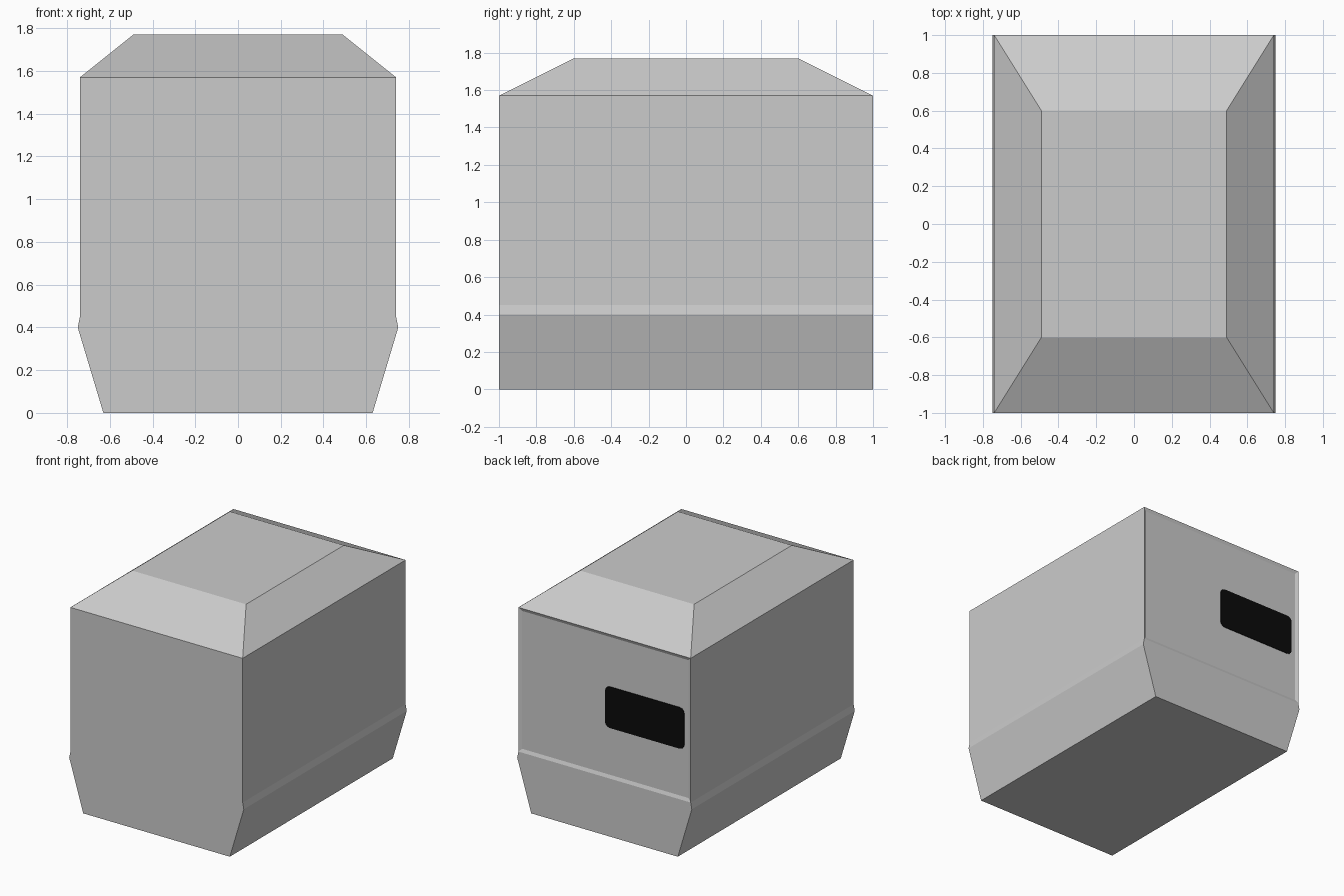
import bpy, bmesh, math
from mathutils import Vector

if "Cube" in bpy.data.objects:
    bpy.data.objects.remove(bpy.data.objects["Cube"])


def material(name, colour):
    m = bpy.data.materials.new(name)
    m.diffuse_color = (*colour, 1)
    m.use_nodes = True
    m.node_tree.nodes["Principled BSDF"].inputs["Base Color"].default_value = m.diffuse_color
    return m


def make_object(name, bm, mat):
    bmesh.ops.recalc_face_normals(bm, faces=bm.faces)
    mesh = bpy.data.meshes.new(name)
    bm.to_mesh(mesh)
    bm.free()
    mesh.materials.append(mat)
    obj = bpy.data.objects.new(name, mesh)
    bpy.context.collection.objects.link(obj)
    return obj


grey = material("light grey", (0.6, 0.6, 0.6))
black = material("black", (0.0033, 0.0033, 0.0033))

# Body: stacked rectangular rings (z, half width, half length), hipped roof on top
rings = [(0, 0.63, 1), (0.40, 0.75, 1), (0.45, 0.74, 1), (1.57, 0.74, 1), (1.77, 0.49, 0.6)]
bm = bmesh.new()
loops = [[bm.verts.new((sx * w, sy * d, z)) for sx, sy in ((-1, -1), (1, -1), (1, 1), (-1, 1))]
         for z, w, d in rings]
bm.faces.new(loops[0][::-1])
bm.faces.new(loops[-1])
back_panel = None
for level, (a, b) in enumerate(zip(loops, loops[1:])):
    for i in range(4):
        j = (i + 1) % 4
        face = bm.faces.new((a[i], a[j], b[j], b[i]))
        if level == 2 and i == 2:
            back_panel = face

# Shallow recessed panel in the back wall
bm.normal_update()
bmesh.ops.inset_individual(bm, faces=[back_panel], thickness=0.035)
for v in back_panel.verts:
    v.co.y -= 0.01
make_object("body", bm, grey)

# Dark window: thin rounded plate on the recessed panel
cx, cz, hw, hh, r = -0.34, 1.0, 0.34, 0.16, 0.04
bm = bmesh.new()
outline = []
for k, (sx, sz) in enumerate(((1, 1), (-1, 1), (-1, -1), (1, -1))):
    for s in range(4):
        t = math.radians(90 * k + 30 * s)
        outline.append(bm.verts.new((cx + sx * (hw - r) + r * math.cos(t), 0.99,
                                     cz + sz * (hh - r) + r * math.sin(t))))
plate = bm.faces.new(outline)
ext = bmesh.ops.extrude_face_region(bm, geom=[plate])
bmesh.ops.translate(bm, vec=Vector((0, 0.005, 0)),
                    verts=[g for g in ext["geom"] if isinstance(g, bmesh.types.BMVert)])
make_object("back_window", bm, black)
